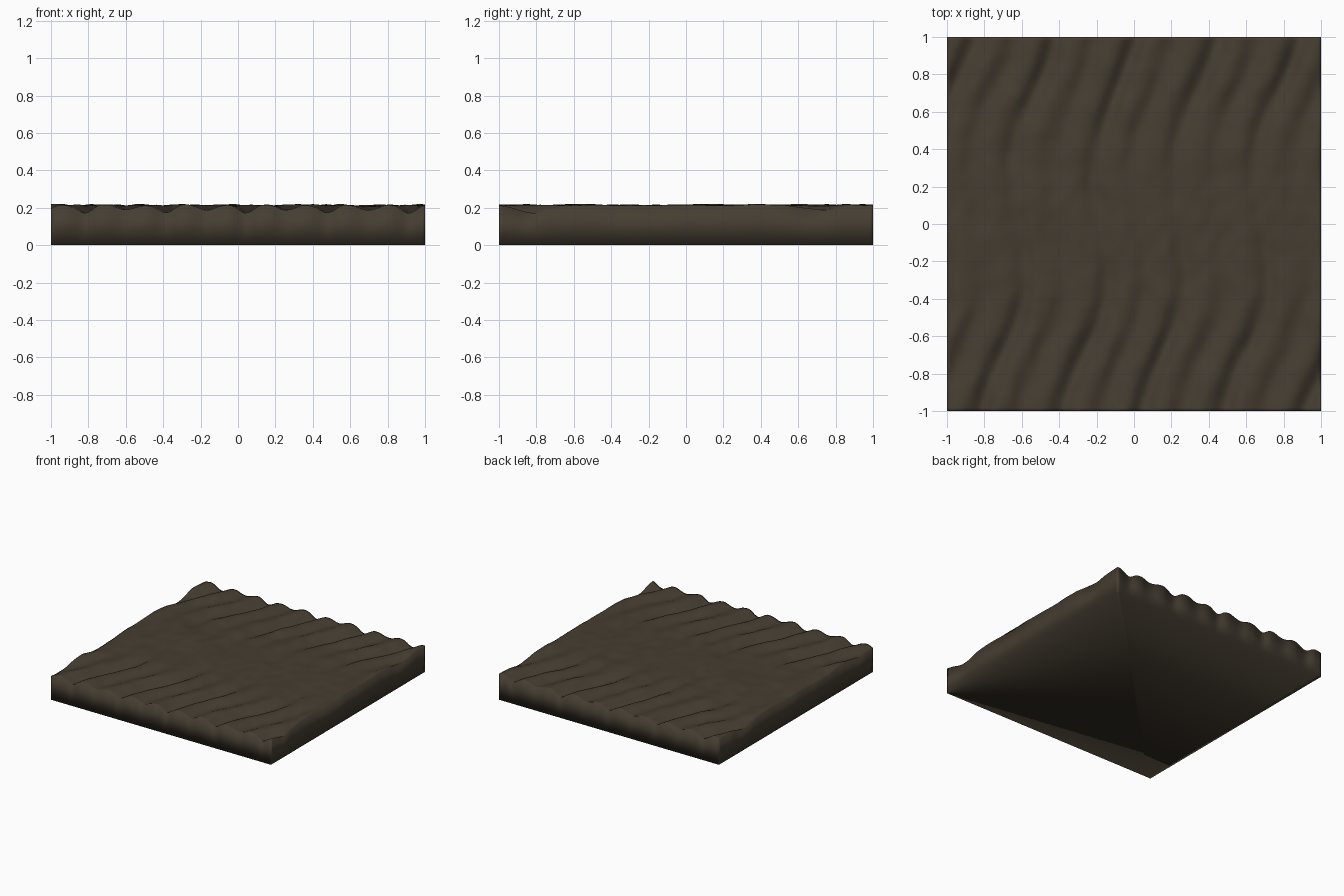
import bpy, bmesh, math
from mathutils import Vector, noise

if "Cube" in bpy.data.objects:
    bpy.data.objects.remove(bpy.data.objects["Cube"])

N = 110          # grid cells per side

mat = bpy.data.materials.new("dark_soil")
mat.diffuse_color = (0.06, 0.047, 0.031, 1)
mat.use_nodes = True
mat.node_tree.nodes["Principled BSDF"].inputs["Base Color"].default_value = mat.diffuse_color


def height(x, y):
    # curved ripples: slanted near front and back, weak and rough in the middle
    bend = 0.138 * y - 0.074 * math.sin(4.2 * y)
    wob = 0.03 * noise.noise(Vector((x * 2, y * 2, 3)))
    u = x - bend + wob + 0.617
    edge = 0.35 + 0.65 * min(1, abs(y - 0.05) / 0.7) ** 1.3
    fine = (0.5 + 0.5 * math.cos(2 * math.pi * u / 0.216)) ** 1.3
    broad = 0.5 + 0.5 * math.cos(2 * math.pi * u / 0.432)
    rough = (0.008 * noise.noise(Vector((x * 5, y * 4, 1)))
             + 0.005 * noise.noise(Vector((x * 14, y * 9, 5))))
    return 0.214 - edge * fine * (0.025 + 0.018 * broad) + rough


# rippled ground with skirt walls to z = 0
bm = bmesh.new()
bmesh.ops.create_grid(bm, x_segments=N, y_segments=N, size=1)
for v in bm.verts:
    v.co.z = height(v.co.x, v.co.y)
rim = [e for e in bm.edges if e.is_boundary]
ext = bmesh.ops.extrude_edge_only(bm, edges=rim)
ring = [g for g in ext["geom"] if isinstance(g, bmesh.types.BMVert)]
for v in ring:
    v.co.z = 0

# flat bottom: one face round the foot of the walls
ring.sort(key=lambda v: (math.atan2(v.co.y, v.co.x) - math.pi / 4 + 1e-4) % (2 * math.pi))
bm.faces.new(list(reversed(ring)))
bmesh.ops.recalc_face_normals(bm, faces=bm.faces)
mesh = bpy.data.meshes.new("rippled_ground")
bm.to_mesh(mesh)
bm.free()
mesh.materials.append(mat)
mesh.shade_smooth()
obj = bpy.data.objects.new("rippled_ground", mesh)
bpy.context.collection.objects.link(obj)
